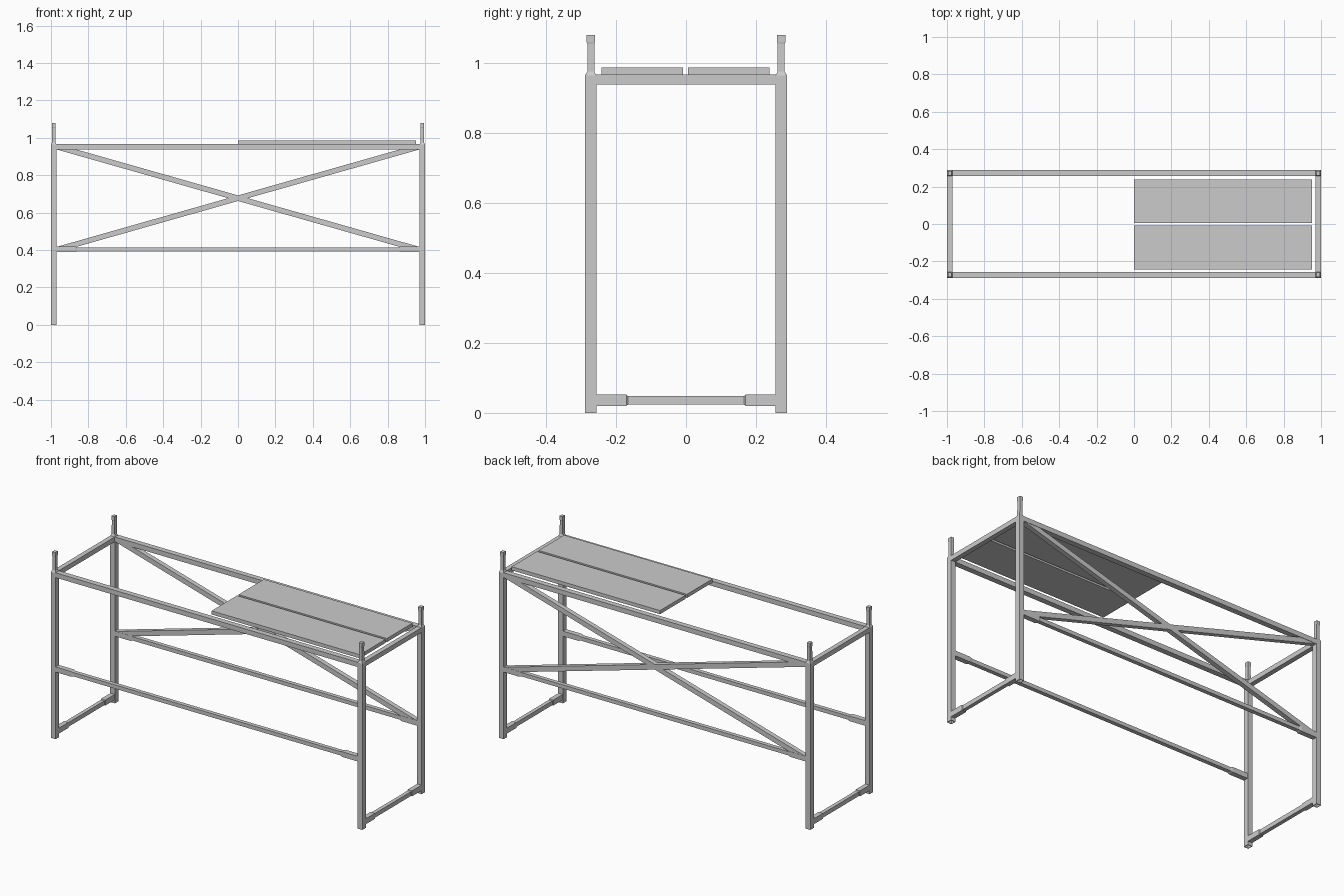
import bpy, bmesh

if "Cube" in bpy.data.objects:
    bpy.data.objects.remove(bpy.data.objects["Cube"])

PX, PY = 0.985, 0.272        # post centre lines


def finish(name, bm):
    bmesh.ops.recalc_face_normals(bm, faces=bm.faces)
    me = bpy.data.meshes.new(name)
    bm.to_mesh(me)
    bm.free()
    ob = bpy.data.objects.new(name, me)
    bpy.context.collection.objects.link(ob)
    return ob


def loft(name, centre, axis, rings, close_last=True):
    """Rectangular sections (position, half_u, half_v) along an axis."""
    bm = bmesh.new()
    loops = []
    for pos, hu, hv in rings:
        loop = []
        for su, sv in ((-1, -1), (1, -1), (1, 1), (-1, 1)):
            co = list(centre)
            u, v = [i for i in range(3) if i != axis]
            co[axis] = pos
            co[u] += su * hu
            co[v] += sv * hv
            loop.append(bm.verts.new(co))
        loops.append(loop)
    for a, b in zip(loops, loops[1:]):
        for i in range(4):
            j = (i + 1) % 4
            bm.faces.new((a[i], a[j], b[j], b[i]))
    bm.faces.new(loops[0])
    bm.faces.new(loops[-1])
    return finish(name, bm)


def box(name, lo, hi):
    c = [(a + b) / 2 for a, b in zip(lo, hi)]
    return loft(name, c, 2, [(lo[2], (hi[0] - lo[0]) / 2, (hi[1] - lo[1]) / 2),
                             (hi[2], (hi[0] - lo[0]) / 2, (hi[1] - lo[1]) / 2)])


# corner posts: hollow foot, square tube, shoulder and slim spigot on top
for sx, xn in ((-1, "left"), (1, "right")):
    for sy, yn in ((-1, "front"), (1, "back")):
        loft(f"post_{yn}_{xn}", (sx * PX, sy * PY, 0), 2, [
            (0.020, 0.012, 0.013), (0.0, 0.012, 0.013),
            (0.0, 0.015, 0.016), (0.964, 0.015, 0.016),
            (0.975, 0.010, 0.010), (1.055, 0.009, 0.010),
            (1.058, 0.010, 0.0115), (1.08, 0.010, 0.0115)])

# long rails: top rail, and lower rail with a thicker sleeve at each end
for sy, yn in ((-1, "front"), (1, "back")):
    loft(f"top_rail_{yn}", (0, sy * PY, 0.952), 0,
         [(-0.97, 0.016, 0.014), (0.97, 0.016, 0.014)])
    loft(f"lower_rail_{yn}", (0, sy * PY, 0.404), 0, [
        (-0.97, 0.015, 0.015), (-0.87, 0.015, 0.015), (-0.86, 0.012, 0.011),
        (0.86, 0.012, 0.011), (0.87, 0.015, 0.015), (0.97, 0.015, 0.015)])

# end rails: top rail, and floor rail with sleeves
for sx, xn in ((-1, "left"), (1, "right")):
    loft(f"end_top_rail_{xn}", (sx * PX, 0, 0.952), 1,
         [(-0.256, 0.014, 0.014), (0.256, 0.014, 0.014)])
    loft(f"floor_rail_{xn}", (sx * PX, 0, 0.036), 1, [
        (-0.257, 0.014, 0.016), (-0.170, 0.014, 0.016), (-0.166, 0.011, 0.0125),
        (0.166, 0.011, 0.0125), (0.170, 0.014, 0.016), (0.257, 0.014, 0.016)])

# crossed diagonal braces on the back, mitred against rails
for s, n in ((1, "falling"), (-1, "rising")):
    bm = bmesh.new()
    outline = [(-0.97, 0.938), (-0.865, 0.938), (0.97, 0.417), (0.865, 0.417)]
    f = bm.faces.new([bm.verts.new((s * x, PY - 0.014, z)) for x, z in outline])
    ext = bmesh.ops.extrude_face_region(bm, geom=[f], use_keep_orig=True)
    for v in ext["geom"]:
        if isinstance(v, bmesh.types.BMVert):
            v.co.y += 0.028
    finish(f"back_brace_{n}", bm)

# two deck planks resting on the right half
box("plank_front", (0.0, -0.242, 0.966), (0.953, -0.009, 0.987))
box("plank_back", (0.0, 0.005, 0.966), (0.953, 0.238, 0.987))
